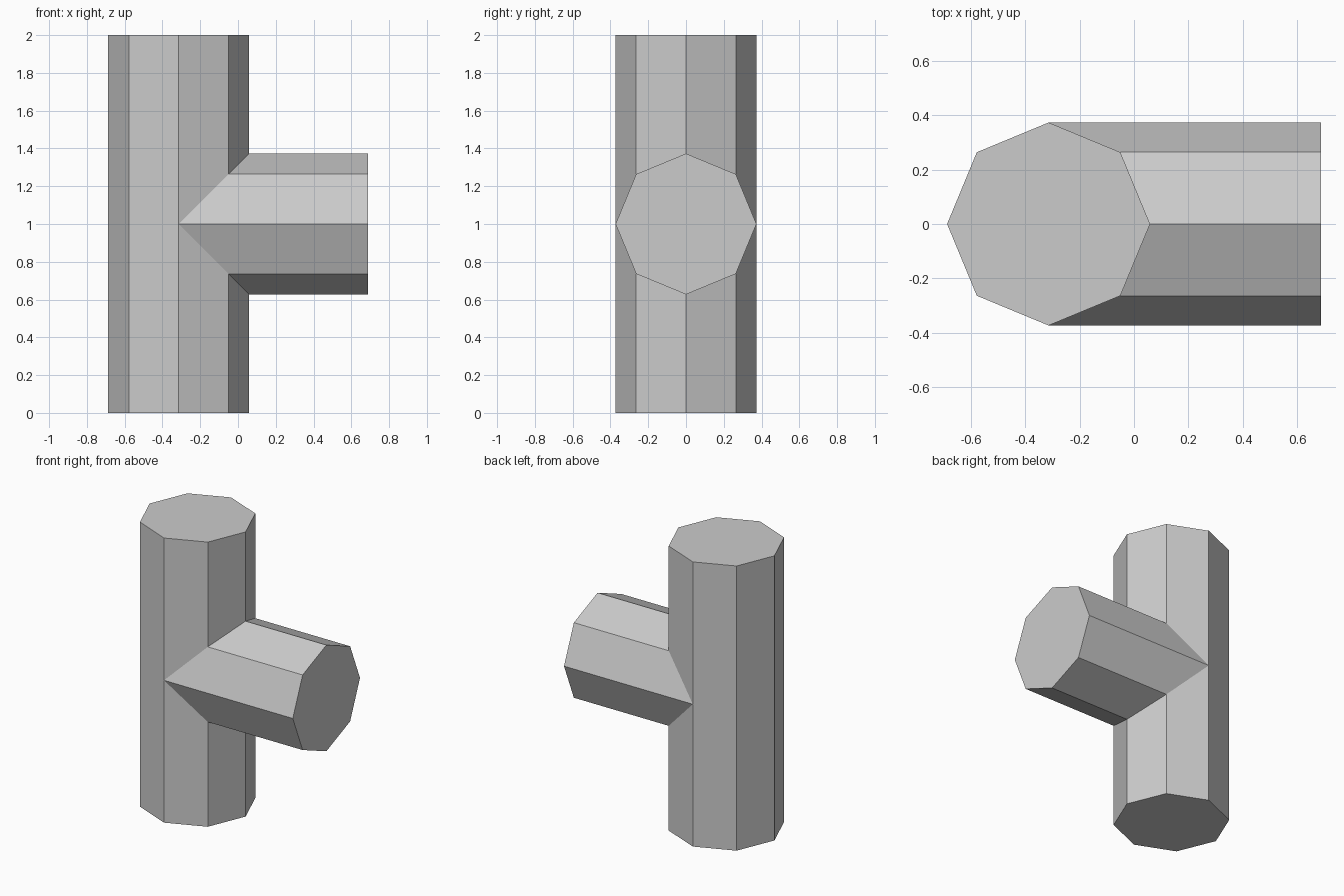
import bpy, bmesh, math

if "Cube" in bpy.data.objects:
    bpy.data.objects.remove(bpy.data.objects["Cube"])

R, CX, CZ, END, HEIGHT, N = 0.373, -0.314, 1.0, 0.687, 2.0, 8

bm = bmesh.new()


def face(*points):
    return bm.faces.new([bm.verts.new(p) for p in points])


def trunk(k, z):
    a = math.tau * k / N
    return (CX + R * math.cos(a), R * math.sin(a), z)


def branch(k, x=None):
    # without x: the mitre point where branch and trunk meet at 45 degrees
    a = math.tau * k / N
    dz = R * math.sin(a)
    return (CX + abs(dz) if x is None else x, R * math.cos(a), CZ + dz)


# upright trunk: sides facing the branch are cut along the mitre
for k in range(N):
    j = k + 1
    dk, dj = (R * math.cos(math.tau * i / N) for i in (k, j))
    if min(dk, dj) > -1e-5:
        face(trunk(k, 0), trunk(j, 0), trunk(j, CZ - dj), trunk(k, CZ - dk))
        face(trunk(k, CZ + dk), trunk(j, CZ + dj), trunk(j, HEIGHT), trunk(k, HEIGHT))
    else:
        # back sides keep a corner at the mitre tip so the mesh stays closed
        mid_j = [trunk(j, CZ)] if abs(dj) < 1e-5 else []
        mid_k = [trunk(k, CZ)] if abs(dk) < 1e-5 else []
        face(trunk(k, 0), trunk(j, 0), *mid_j, trunk(j, HEIGHT), trunk(k, HEIGHT), *mid_k)

# side branch
for k in range(N):
    face(branch(k), branch(k, END), branch(k + 1, END), branch(k + 1))

# end caps
face(*(trunk(k, HEIGHT) for k in range(N)))
face(*(trunk(-k, 0) for k in range(N)))
face(*(branch(k, END) for k in range(N)))

bmesh.ops.remove_doubles(bm, verts=bm.verts, dist=1e-4)
bmesh.ops.recalc_face_normals(bm, faces=bm.faces)

mesh = bpy.data.meshes.new("pipe_tee")
bm.to_mesh(mesh)
bm.free()
grey = bpy.data.materials.new("light grey")
grey.diffuse_color = (0.6, 0.6, 0.6, 1)
grey.use_nodes = True
grey.node_tree.nodes["Principled BSDF"].inputs["Base Color"].default_value = grey.diffuse_color
mesh.materials.append(grey)
bpy.context.collection.objects.link(bpy.data.objects.new("pipe_tee", mesh))
